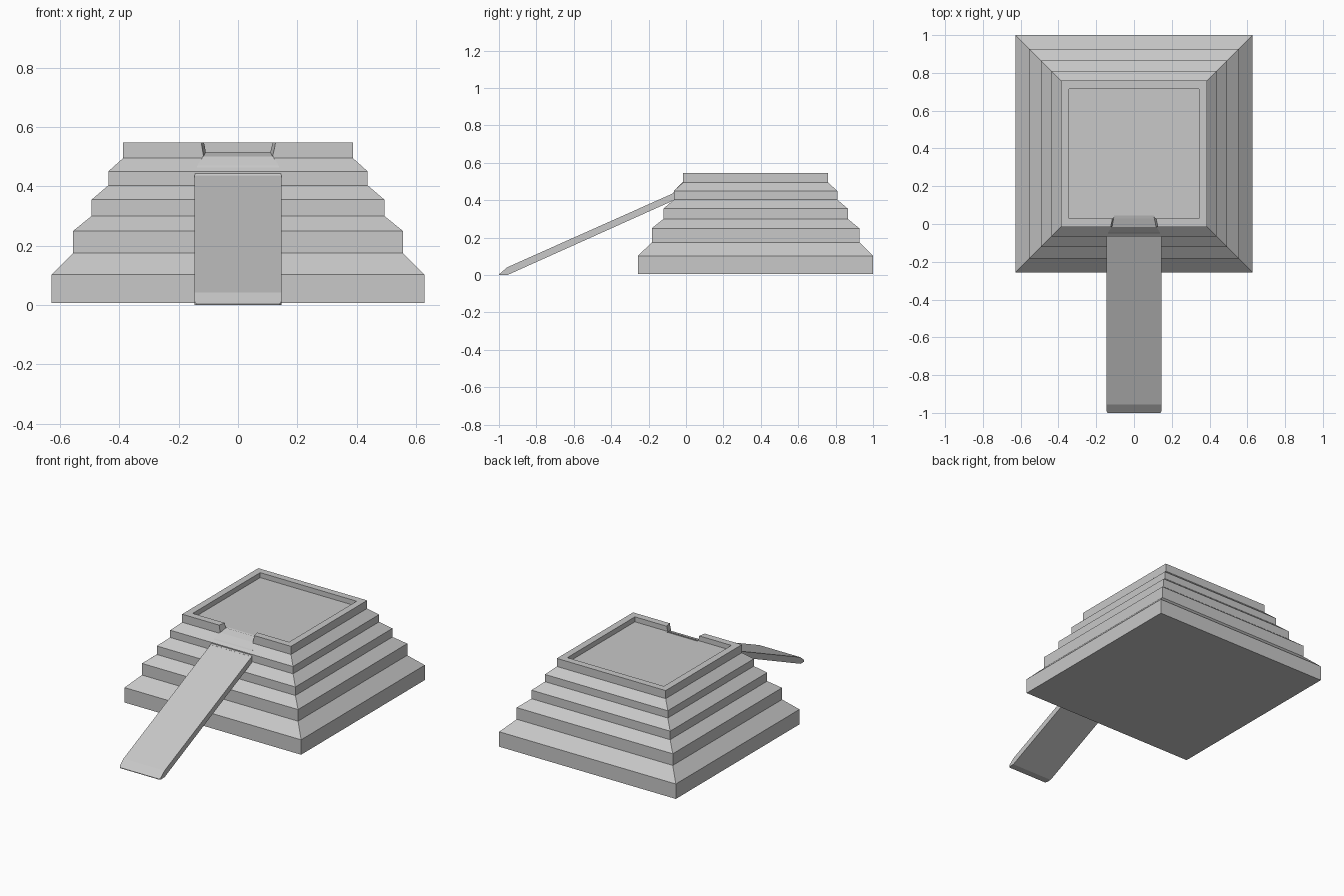
import bpy
import bmesh

cube = bpy.data.objects.get("Cube")
if cube:
    bpy.data.objects.remove(cube, do_unlink=True)

# Single stone colour
stone = bpy.data.materials.new("grey_stone")
stone.use_nodes = True
colour = (0.58, 0.58, 0.58, 1)
stone.diffuse_color = colour
bsdf = stone.node_tree.nodes["Principled BSDF"]
bsdf.inputs["Base Color"].default_value = colour
bsdf.inputs["Roughness"].default_value = 0.9


def loft(name, rings):
    """Skin a row of four-cornered rings into a closed solid."""
    bm = bmesh.new()
    rows = [[bm.verts.new(p) for p in ring] for ring in rings]
    for a, b in zip(rows, rows[1:]):
        for i in range(4):
            j = (i + 1) % 4
            bm.faces.new((a[i], a[j], b[j], b[i]))
    bm.faces.new(rows[0][::-1])
    bm.faces.new(rows[-1])
    bmesh.ops.recalc_face_normals(bm, faces=bm.faces)
    mesh = bpy.data.meshes.new(name)
    bm.to_mesh(mesh)
    bm.free()
    mesh.materials.append(stone)
    obj = bpy.data.objects.new(name, mesh)
    bpy.context.collection.objects.link(obj)
    return obj


def square(half, z, centre=0.372):
    return [(sx * half, centre + sy * half, z)
            for sx, sy in ((-1, -1), (1, -1), (1, 1), (-1, 1))]


def upright(y, low, high, half_low, half_high):
    return [(-half_low, y, low), (half_low, y, low),
            (half_high, y, high), (-half_high, y, high)]


# Stepped pyramid with sloping ledges, a rim and a sunken floor
steps = [(0.628, 0.007, 0.103), (0.555, 0.175, 0.25), (0.493, 0.30, 0.355),
         (0.437, 0.403, 0.45), (0.387, 0.495, 0.547)]
rings = [square(half, z) for half, low, high in steps for z in (low, high)]
rings += [square(0.343, 0.547), square(0.343, 0.515)]
pyramid = loft("stepped_pyramid", rings)

# Flared entrance gap through the front rim
cutter = loft("entrance_cutter", [upright(-0.05, 0.49, 0.6, 0.122, 0.14),
                                  upright(0.05, 0.516, 0.6, 0.104, 0.125)])
cutter.hide_render = True
gap = pyramid.modifiers.new("entrance_gap", 'BOOLEAN')
gap.operation = 'DIFFERENCE'
gap.solver = 'EXACT'
gap.object = cutter
bpy.context.view_layer.objects.active = pyramid
bpy.ops.object.modifier_apply(modifier=gap.name)
bpy.data.objects.remove(cutter, do_unlink=True)

# Threshold that widens from the gap down to the ramp: y, low, high, half width
threshold = [(0.03, 0.50, 0.516, 0.107), (-0.015, 0.48, 0.501, 0.118),
             (-0.045, 0.44, 0.47, 0.137), (-0.07, 0.40, 0.437, 0.146)]
loft("threshold", [upright(y, low, high, w, w) for y, low, high, w in threshold])

# Long entrance ramp with a bevelled foot
ramp = [(-0.06, 0.402, 0.441, 0.146), (-0.955, 0.0, 0.042, 0.146),
        (-0.99, 0.0, 0.012, 0.146), (-1.0, 0.0, 0.004, 0.14)]
loft("entrance_ramp", [upright(y, low, high, w, w) for y, low, high, w in ramp])
